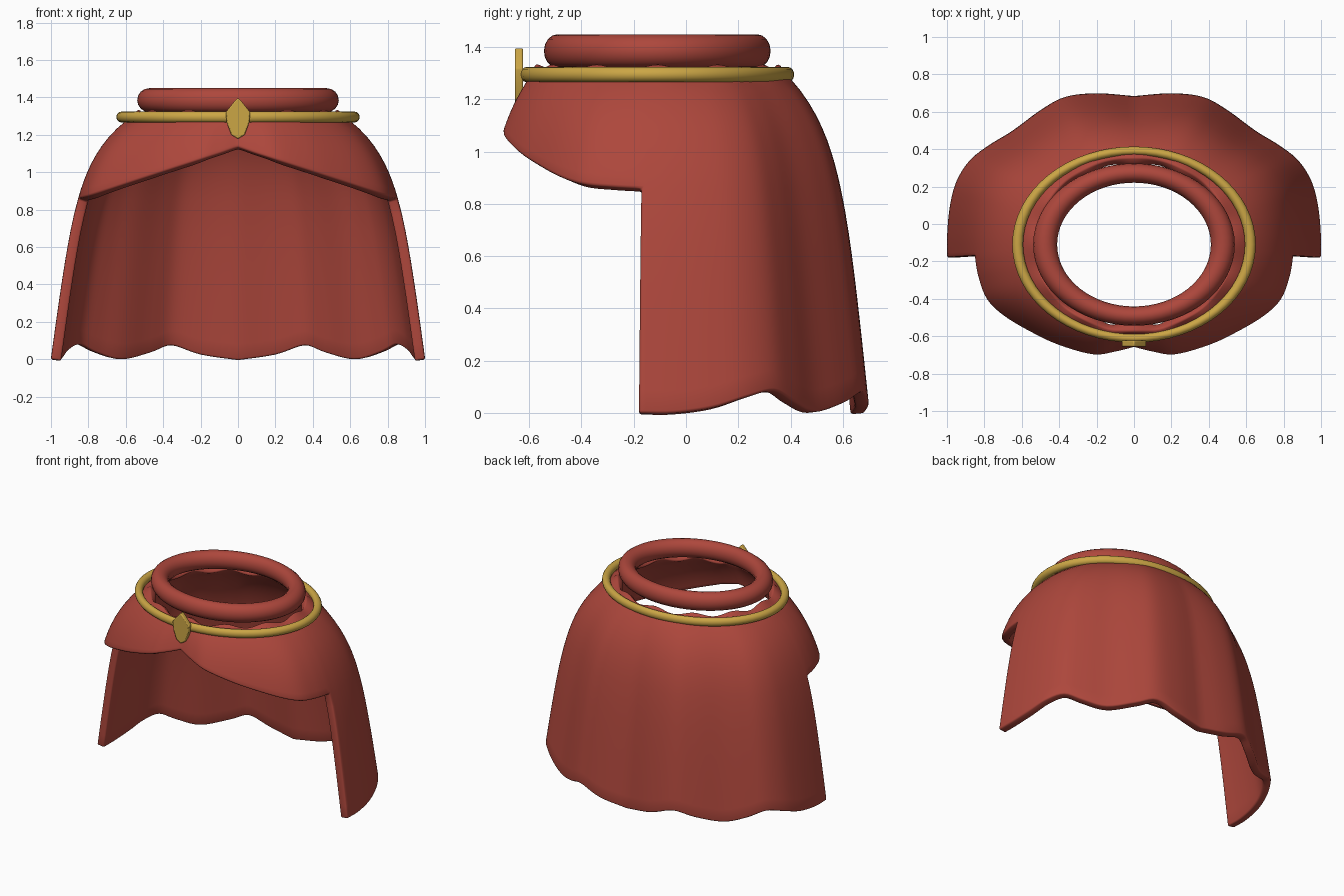
import bpy, bmesh, math
from mathutils import Vector

cube = bpy.data.objects.get("Cube")
if cube:
    bpy.data.objects.remove(cube, do_unlink=True)


def material(name, rgb):
    m = bpy.data.materials.new(name)
    m.use_nodes = True
    m.diffuse_color = (*rgb, 1)
    bsdf = next(n for n in m.node_tree.nodes if n.type == 'BSDF_PRINCIPLED')
    bsdf.inputs["Base Color"].default_value = (*rgb, 1)
    bsdf.inputs["Roughness"].default_value = 0.7
    return m


RED = material("red cloth", (0.42, 0.063, 0.045))
GOLD = material("gold", (0.6, 0.38, 0.06))
CENTRE_Y = -0.11
TOP = 1.325


def finish(obj, name, mat, angle=50):
    obj.name = obj.data.name = name
    obj.data.materials.append(mat)
    bpy.ops.object.select_all(action='DESELECT')
    obj.select_set(True)
    bpy.context.view_layer.objects.active = obj
    bpy.ops.object.shade_smooth_by_angle(angle=math.radians(angle))
    return obj


def from_bmesh(bm):
    me = bpy.data.meshes.new("part")
    bm.to_mesh(me)
    bm.free()
    obj = bpy.data.objects.new("part", me)
    bpy.context.collection.objects.link(obj)
    return obj


def ring(name, major, minor, z, mat):
    bpy.ops.mesh.primitive_torus_add(major_radius=major, minor_radius=minor, major_segments=64,
                                     minor_segments=16, location=(0, CENTRE_Y, z))
    obj = bpy.context.object
    obj.scale = (1, 0.805, 1)
    return finish(obj, name, mat)


def smooth_path(points, steps=5):
    """Catmull-Rom curve through the points."""
    p = [Vector(q) for q in points]
    p = [2 * p[0] - p[1]] + p + [2 * p[-1] - p[-2]]
    out = []
    for i in range(1, len(p) - 2):
        a, b, c, d = p[i - 1:i + 3]
        for k in range(steps):
            t = k / steps
            out.append(0.5 * (2 * b + (c - a) * t + (2 * a - 5 * b + 4 * c - d) * t * t
                              + (3 * b - a - 3 * c + d) * t ** 3))
    return out + [p[-2]]


def flare(z):
    """How far the cloth has spread out at height z: 0 at neck, 1 at floor."""
    s = (TOP - z) / TOP
    return 0.62 * (1 - math.exp(-s / 0.155)) + 0.38 * s


def column(hem, heights):
    """Points down the cloth from the neckline to one hem point."""
    a = math.atan2((hem.y - CENTRE_Y) / 0.81, hem.x)
    top = Vector((0.53 * math.cos(a), CENTRE_Y + 0.465 * math.sin(a), 0))
    pts = []
    for z in heights:
        p = top.lerp(Vector((hem.x, hem.y, 0)), flare(z) / flare(hem.z))
        ripple = 0.012 * math.cos(12 * a) if z == TOP else 0
        pts.append(Vector((p.x, p.y, z + ripple)))
    return pts


# Cape: left half, open at the front below a short chest flap
back_hem = smooth_path([(1, -.18, 0), (1, -.05, 0), (.985, .1, .02), (.95, .23, .06),
                        (.88, .34, .085), (.78, .42, .04), (.65, .5, .005), (.5, .61, .04),
                        (.37, .68, .08), (.2, .7, .03), (0, .685, 0)])
front_hem = smooth_path([(.854, -.175, .86), (.835, -.28, .866), (.79, -.4, .878), (.7, -.49, .907),
                         (.55, -.58, .956), (.4, -.65, 1.005), (.22, -.7, 1.063),
                         (.1, -.685, 1.1), (0, -.66, 1.135)])
UPPER, LOWER, SPLIT = 10, 10, 0.86


def levels(a, b, n):
    return [a + (b - a) * i / n for i in range(n + 1)]


bm = bmesh.new()
cols = []
for h in reversed(front_hem[1:]):
    cols.append(column(h, levels(TOP, h.z, UPPER)))
for h in back_hem:
    cols.append(column(h, levels(TOP, SPLIT, UPPER) + levels(SPLIT, h.z, LOWER)[1:]))
cols = [[bm.verts.new(p) for p in c] for c in cols]
for c, d in zip(cols, cols[1:]):
    for i in range(min(len(c), len(d)) - 1):
        bm.faces.new((c[i], c[i + 1], d[i + 1], d[i]))
cape = from_bmesh(bm)
mirror = cape.modifiers.new("Mirror", 'MIRROR')
mirror.use_clip = True
solid = cape.modifiers.new("Thickness", 'SOLIDIFY')
solid.thickness = 0.055
solid.offset = -1
bevel = cape.modifiers.new("Soft edge", 'BEVEL')
bevel.width = 0.01
bevel.segments = 2
bevel.limit_method = 'ANGLE'
bevel.angle_limit = math.radians(60)
finish(cape, "cape", RED)

# Rolled collar and gold chain ring
ring("collar", 0.475, 0.064, 1.385, RED)
ring("neck_ring", 0.622, 0.029, 1.295, GOLD)

# Clasp plate at the front of the ring
half = [(.022, 1.375), (.066, 1.32), (.06, 1.265), (.036, 1.2)]
outline = [(0, 1.398)] + half + [(0, 1.178)] + [(-x, z) for x, z in reversed(half)]
bm = bmesh.new()
face = bm.faces.new([bm.verts.new((x, -0.655, z)) for x, z in outline])
ext = bmesh.ops.extrude_face_region(bm, geom=[face])
bmesh.ops.translate(bm, vec=(0, 0.032, 0),
                    verts=[v for v in ext["geom"] if isinstance(v, bmesh.types.BMVert)])
bmesh.ops.recalc_face_normals(bm, faces=bm.faces)
clasp = from_bmesh(bm)
edge = clasp.modifiers.new("Edge", 'BEVEL')
edge.width = 0.006
edge.segments = 2
finish(clasp, "clasp", GOLD, 30)
